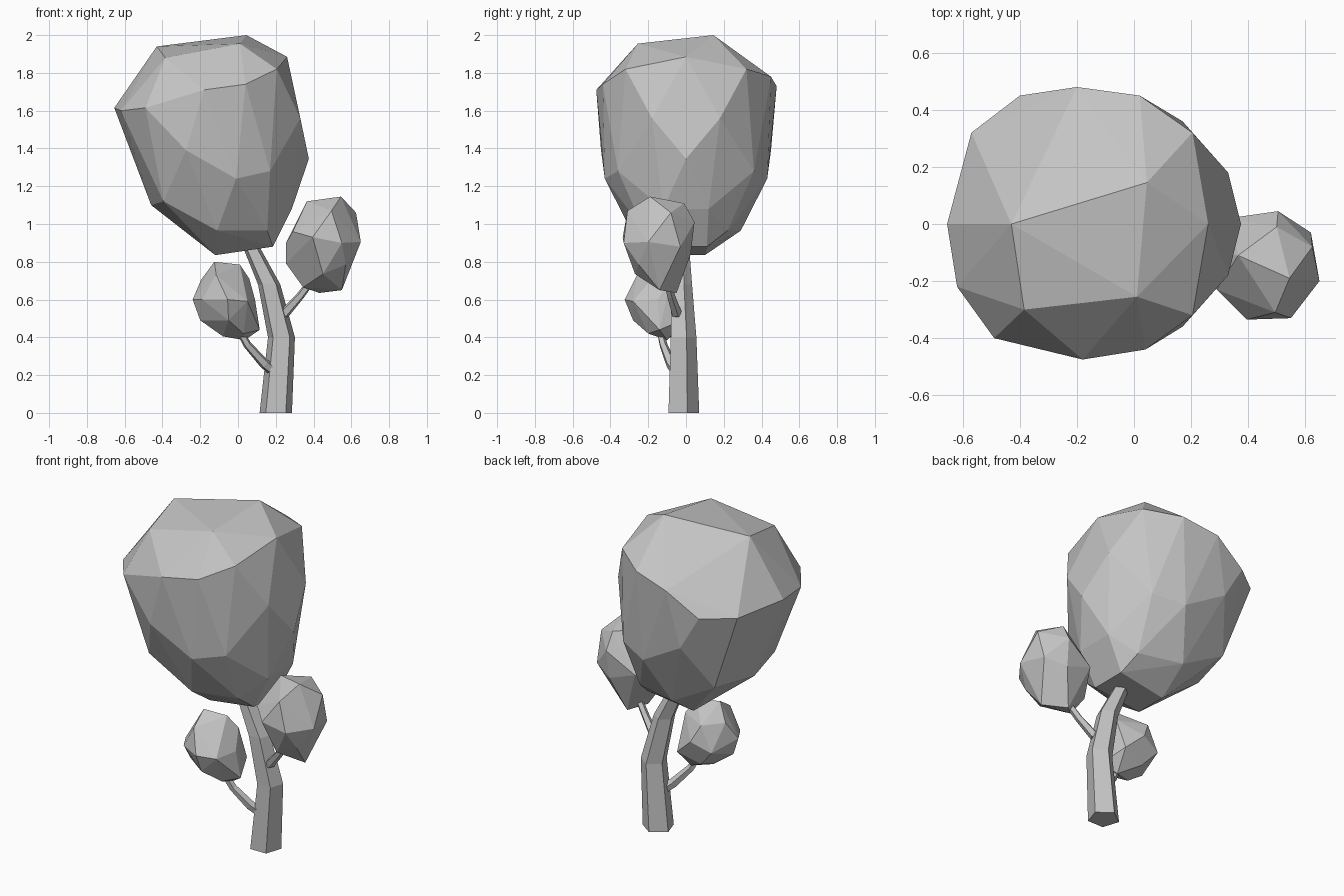
import bpy
import bmesh
from math import radians, cos, sin, tau
from mathutils import Vector

cube = bpy.data.objects.get("Cube")
if cube:
    bpy.data.objects.remove(cube, do_unlink=True)

# One plain grey for the whole tree
grey = bpy.data.materials.new("plain_grey")
grey.use_nodes = True
colour = (0.55, 0.55, 0.55, 1)
grey.diffuse_color = colour
grey.node_tree.nodes["Principled BSDF"].inputs["Base Color"].default_value = colour


def finish(bm, name):
    """Turn a bmesh into a flat shaded, coloured object."""
    bmesh.ops.recalc_face_normals(bm, faces=bm.faces)
    mesh = bpy.data.meshes.new(name)
    bm.to_mesh(mesh)
    bm.free()
    mesh.materials.append(grey)
    obj = bpy.data.objects.new(name, mesh)
    bpy.context.scene.collection.objects.link(obj)
    return obj


def foliage(name, corners):
    """Faceted clump of leaves: the convex shell around its corner points."""
    bm = bmesh.new()
    for corner in corners:
        bm.verts.new(corner)
    bmesh.ops.convex_hull(bm, input=bm.verts)
    loose = [v for v in bm.verts if not v.link_faces]
    bmesh.ops.delete(bm, geom=loose, context='VERTS')
    bmesh.ops.dissolve_limit(bm, angle_limit=radians(3), verts=bm.verts, edges=bm.edges)
    return finish(bm, name)


def limb(name, path, radii, sides, level=False):
    """Tapered tube along a path; level keeps its rings horizontal."""
    bm = bmesh.new()
    points = [Vector(p) for p in path]
    rings = []
    for i, (centre, radius) in enumerate(zip(points, radii)):
        ahead = points[min(i + 1, len(points) - 1)]
        behind = points[max(i - 1, 0)]
        axis = Vector((0, 0, 1)) if level else (ahead - behind).normalized()
        back = Vector((0, 1, 0))
        back = (back - axis * back.dot(axis)).normalized()
        side = back.cross(axis)
        ring = []
        for k in range(sides):
            turn = tau * k / sides
            ring.append(bm.verts.new(centre + radius * (back * cos(turn) + side * sin(turn))))
        rings.append(ring)
    for lower, upper in zip(rings, rings[1:]):
        for k in range(sides):
            n = (k + 1) % sides
            bm.faces.new((lower[k], lower[n], upper[n], upper[k]))
    bm.faces.new(rings[0])
    bm.faces.new(rings[-1])
    return finish(bm, name)


# Main crown: corners shared by front and back
shared = [
    (.205, .32, 1.82), (.33, .18, 1.56), (.17, .36, 1.28), (.285, .12, 1.08),
    (-.01, .43, 1.24), (-.275, .45, 1.39), (-.395, .29, 1.12),
    (-.11, .29, .965), (.155, .22, .965), (.185, .11, .88), (-.12, .1, .835),
]
mirrored = [(x, -y, z) for x, y, z in shared]
middle = [(-.655, 0, 1.615), (-.43, 0, 1.94), (.26, 0, 1.885), (.375, 0, 1.345), (-.46, 0, 1.1)]
front = [
    (-.385, -.3, 1.88), (.01, -.255, 1.955), (.04, -.44, 1.74),
    (-.18, -.475, 1.71), (-.49, -.4, 1.615), (-.62, -.22, 1.6),
]
back = [
    (.045, .145, 2), (-.385, .305, 1.74), (.02, .45, 1.78),
    (-.2, .48, 1.73), (-.4, .45, 1.6), (-.57, .32, 1.6),
]
foliage("main_crown", shared + mirrored + middle + front + back)

# Small clump on the left branch
foliage("left_clump", [
    (.545, -.19, 1.145), (.365, -.11, 1.12), (.5, -.01, 1.11), (.625, -.08, 1.06),
    (.495, -.31, 1.07), (.505, .045, 1.01), (.29, -.23, .96), (.395, -.335, .93),
    (.65, -.2, .905), (.55, -.33, .9), (.33, .02, .9), (.255, -.1, .9),
    (.62, -.03, .88), (.5, .025, .84), (.255, -.12, .79), (.57, -.25, .785),
    (.45, -.27, .735), (.345, -.13, .665), (.55, -.14, .65), (.43, -.05, .635),
])

# Small clump on the right branch
foliage("right_clump", [
    (-.125, -.15, .8), (.01, -.12, .785), (-.115, -.26, .73), (-.195, -.1, .705),
    (.06, -.08, .71), (-.1, 0, .7), (-.24, -.16, .6), (-.19, -.25, .6),
    (-.055, -.325, .6), (.05, -.28, .59), (.09, -.15, .6), (-.05, .03, .6),
    (-.17, 0, .55), (.06, 0, .5), (-.05, -.28, .49), (-.2, -.17, .49),
    (.115, -.14, .44), (-.08, -.03, .45), (.03, -.2, .42), (-.08, -.15, .405), (.035, -.1, .385),
])

# Five sided trunk leaning into the crown
limb("trunk",
     [(.2, -.02, 0), (.23, -.02, .4), (.165, -.03, .68), (.06, -.03, .9)],
     [.09, .075, .062, .045], 5, level=True)

# Two thin branches holding the clumps
limb("left_branch",
     [(.2, -.03, .51), (.25, -.05, .53), (.33, -.08, .62), (.39, -.1, .7)],
     [.03, .028, .022, .02], 5)
limb("right_branch",
     [(.19, -.05, .22), (.14, -.08, .26), (.05, -.12, .36), (0, -.14, .45)],
     [.03, .028, .022, .02], 5)
